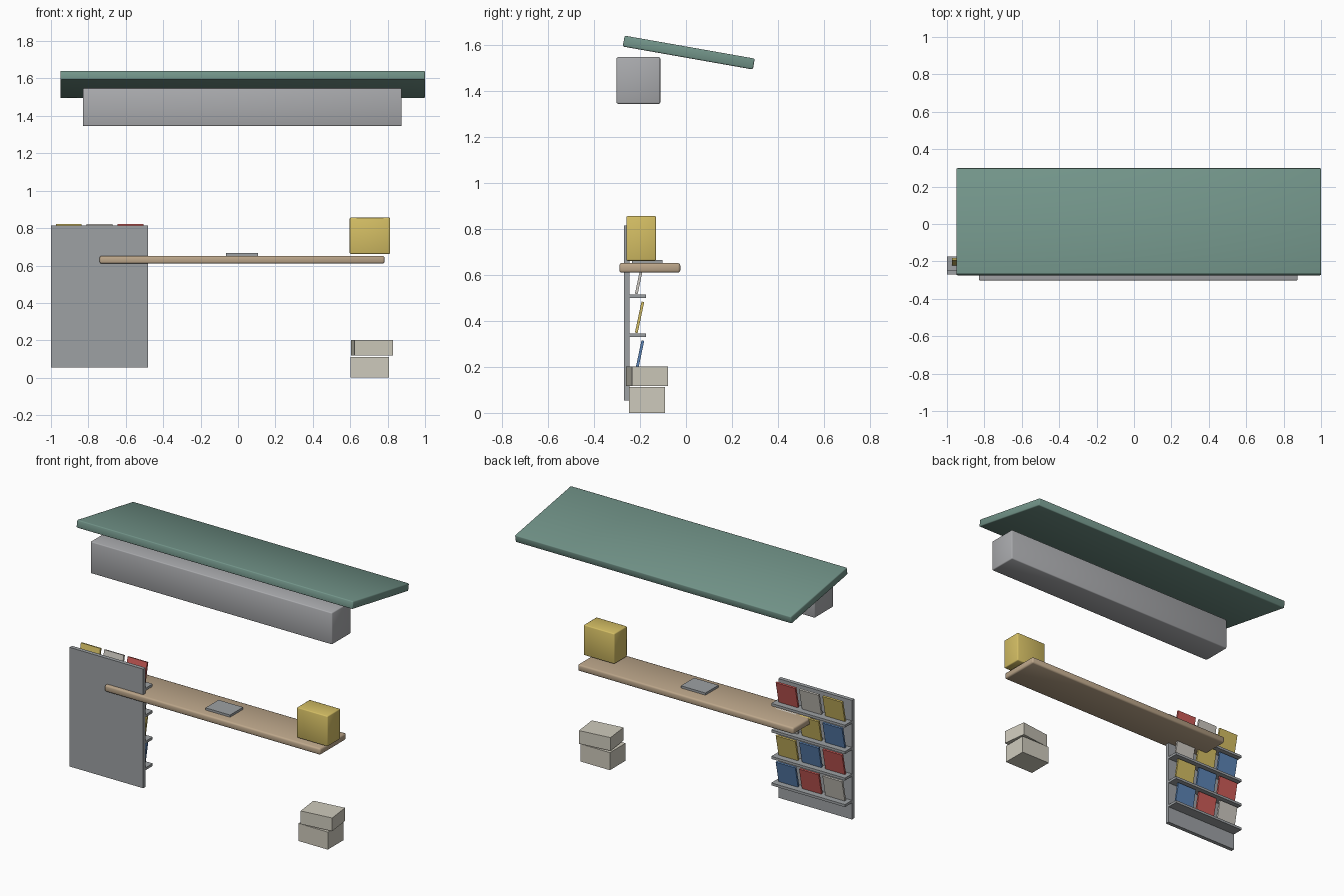
import bpy
import bmesh
from math import radians
from mathutils import Matrix, Vector

old = bpy.data.objects.get("Cube")
if old:
    bpy.data.objects.remove(old, do_unlink=True)


def linear(c):
    c /= 255
    return c / 12.92 if c <= 0.04045 else ((c + 0.055) / 1.055) ** 2.4


def material(name, *rgb):
    m = bpy.data.materials.new(name)
    colour = [linear(c) for c in rgb] + [1]
    m.use_nodes = True
    m.diffuse_color = colour
    m.node_tree.nodes["Principled BSDF"].inputs["Base Color"].default_value = colour
    return m


teal = material("teal awning", 114, 148, 137)
silver = material("light grey", 170, 171, 174)
grey = material("panel grey", 157, 161, 164)
wood = material("pale wood", 188, 166, 138)
yellow = material("mustard yellow", 212, 190, 100)
card = material("cardboard beige", 206, 202, 188)
red = material("brochure red", 205, 92, 88)
white = material("brochure white", 205, 201, 193)
blue = material("brochure blue", 92, 132, 182)


def box(name, mat, centre, size, rot=(0, 0, 0), bevel=0):
    """Box, optionally with rounded edges and fully smooth shading."""
    mesh = bpy.data.meshes.new(name)
    bm = bmesh.new()
    bmesh.ops.create_cube(bm, size=1, matrix=Matrix.Diagonal((*size, 1)))
    if bevel:
        bmesh.ops.bevel(bm, geom=bm.edges[:], offset=bevel, segments=2,
                        profile=0.5, affect='EDGES')
        for f in bm.faces:
            f.smooth = True
    bm.to_mesh(mesh)
    bm.free()
    mesh.materials.append(mat)
    ob = bpy.data.objects.new(name, mesh)
    ob.location = centre
    ob.rotation_euler = [radians(a) for a in rot]
    bpy.context.collection.objects.link(ob)
    return ob


def span(name, mat, low, high, bevel=0):
    """Upright box between two opposite corners."""
    low, high = Vector(low), Vector(high)
    return box(name, mat, (low + high) / 2, high - low, bevel=bevel)


# Sloping awning and the long fascia box beneath it
box("awning", teal, (0.025, 0.012, 1.568), (1.95, 0.575, 0.048), (-10, 0, 0), 0.006)
span("fascia_box", silver, (-0.83, -0.302, 1.345), (0.875, -0.112, 1.548), 0.006)

# Counter with a flat tray and a container on it
span("counter_top", wood, (-0.74, -0.29, 0.61), (0.783, -0.025, 0.652), 0.01)
span("counter_tray", grey, (-0.065, -0.235, 0.652), (0.108, -0.103, 0.666))
span("counter_container", yellow, (0.597, -0.26, 0.662), (0.814, -0.13, 0.856), 0.006)

# Stacked cartons, the upper one turned a little
span("lower_carton", card, (0.601, -0.249, 0), (0.808, -0.091, 0.112))
box("upper_carton", card, (0.717, -0.169, 0.16), (0.207, 0.158, 0.084), (0, 0, 7))

# Display panel with four ledges of leaning brochures
span("display_panel", grey, (-1, -0.27, 0.055), (-0.48, -0.245, 0.815))
cycle = [red, white, yellow, blue]
for row in range(4):
    z = 0.684 - 0.169 * row
    span(f"ledge_{row + 1}", grey, (-1, -0.245, z - 0.016), (-0.48, -0.174, z))
    for col in range(3):
        box(f"brochure_{row + 1}_{col + 1}", cycle[(row + col) % 4],
            (-0.575 - 0.165 * col, -0.202, z + 0.07), (0.138, 0.012, 0.138), (-12, 0, 0))
